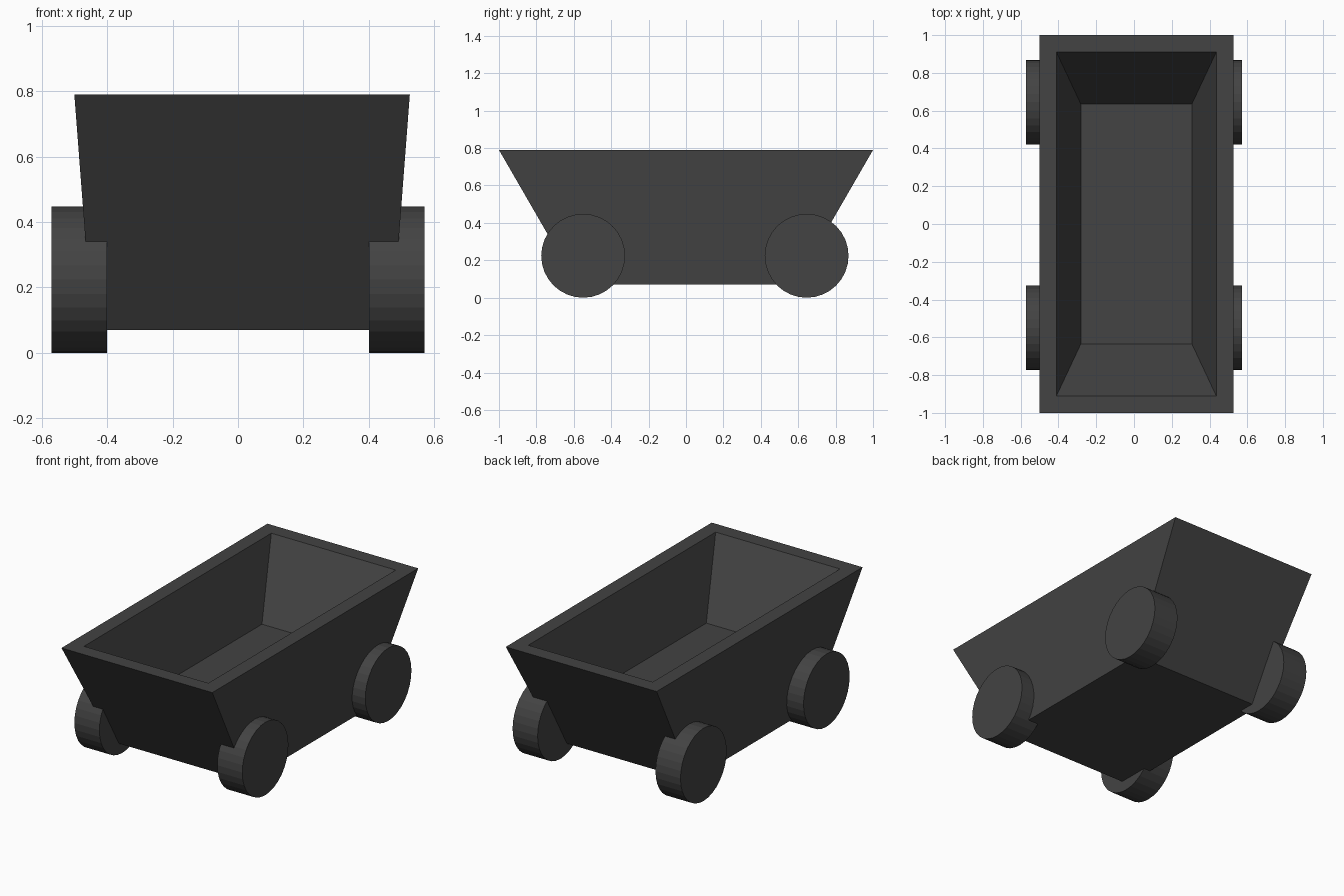
import bpy, bmesh, math

if "Cube" in bpy.data.objects:
    bpy.data.objects.remove(bpy.data.objects["Cube"])

grey = bpy.data.materials.new("dark grey")
grey.diffuse_color = (0.056, 0.056, 0.056, 1)
grey.use_nodes = True
grey.node_tree.nodes["Principled BSDF"].inputs["Base Color"].default_value = grey.diffuse_color

CX = 0.0125  # the tub sits slightly off centre


def ring(bm, hx, hy, z):
    return [bm.verts.new((CX + sx * hx, sy * hy, z))
            for sx, sy in ((-1, -1), (1, -1), (1, 1), (-1, 1))]


def finish(bm, name):
    bmesh.ops.recalc_face_normals(bm, faces=bm.faces)
    me = bpy.data.meshes.new(name)
    bm.to_mesh(me)
    bm.free()
    me.materials.append(grey)
    ob = bpy.data.objects.new(name, me)
    bpy.context.collection.objects.link(ob)


# Cart tub: outer flare, flat rim, sloped inner walls and floor
bm = bmesh.new()
rings = [ring(bm, *r) for r in ((0.458, 0.584, 0.07), (0.513, 1.0, 0.79),
                                (0.423, 0.91, 0.79), (0.294, 0.635, 0.37))]
for a, b in zip(rings, rings[1:]):
    for i in range(4):
        j = (i + 1) % 4
        bm.faces.new((a[i], a[j], b[j], b[i]))
bm.faces.new(rings[0])
bm.faces.new(rings[-1])
finish(bm, "cart_tub")

# Wheels, partly sunk into the tub
for end, y in (("front", -0.55), ("rear", 0.645)):
    for side, s in (("left", -1), ("right", 1)):
        bpy.ops.mesh.primitive_cylinder_add(
            vertices=32, radius=0.224, depth=0.17,
            location=(s * 0.486, y, 0.224), rotation=(0, math.pi / 2, 0))
        wheel = bpy.context.object
        wheel.name = f"{end}_{side}_wheel"
        wheel.data.materials.append(grey)
